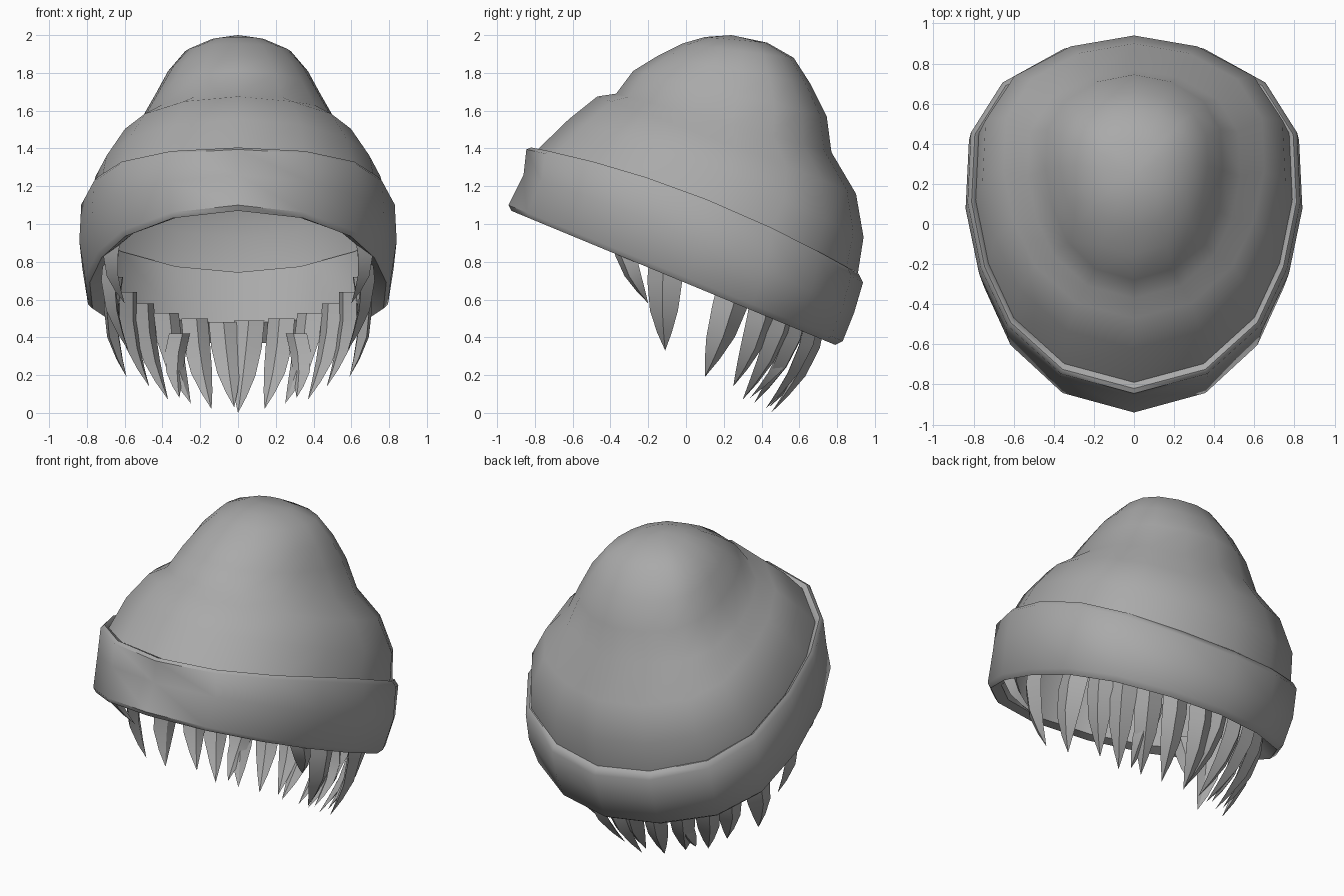
import bpy, bmesh, math
from mathutils import Vector

if "Cube" in bpy.data.objects:
    bpy.data.objects.remove(bpy.data.objects["Cube"])

grey = bpy.data.materials.new("plain grey")
grey.diffuse_color = (0.4, 0.4, 0.4, 1)
grey.use_nodes = True
grey.node_tree.nodes["Principled BSDF"].inputs["Base Color"].default_value = grey.diffuse_color

# Half outline of the head shape, front to back: width factor and depth fraction
FX = [0, .44, .76, .92, 1, .98, .79, .42, 0]
FT = [0, .055, .19, .35, .535, .73, .87, .965, 1]
OUTLINE = list(zip(FX, FT)) + [(-x, t) for x, t in list(zip(FX, FT))[7:0:-1]]


def ring(bm, fy, fz, by, bz, w, sag=0.0):
    """Tilted 16-sided ring from a front point, a back point and a half width."""
    return [bm.verts.new((x * w, fy + (by - fy) * t,
                          fz + (bz - fz) * t + sag * 4 * t * (1 - t))) for x, t in OUTLINE]


def bridge(bm, a, b):
    n = len(a)
    for i in range(n):
        j = (i + 1) % n
        bm.faces.new((a[i], a[j], b[j], b[i]))


def finish(bm, name, angle):
    bmesh.ops.recalc_face_normals(bm, faces=bm.faces)
    me = bpy.data.meshes.new(name)
    bm.to_mesh(me)
    bm.free()
    me.materials.append(grey)
    ob = bpy.data.objects.new(name, me)
    bpy.context.collection.objects.link(ob)
    bpy.ops.object.select_all(action='DESELECT')
    ob.select_set(True)
    bpy.context.view_layer.objects.active = ob
    bpy.ops.object.shade_smooth_by_angle(angle=math.radians(angle))
    return ob


# Knitted crown: stacked tilted rings closing at the top
bm = bmesh.new()
crown = [ring(bm, *r) for r in [
    (-.79, 1.39, .91, .74, .79, .06),
    (-.62, 1.555, .94, .93, .755, .03),
    (-.47, 1.675, .90, 1.16, .65, .01),
    (-.37, 1.69, .77, 1.38, .53),
    (-.28, 1.81, .745, 1.57, .44),
    (-.15, 1.89, .66, 1.74, .37),
    (-.02, 1.955, .57, 1.88, .28),
    (.10, 1.99, .43, 1.96, .15)]]
for a, b in zip(crown, crown[1:]):
    bridge(bm, a, b)
tip = bm.verts.new((0, .24, 2.0))
for i in range(16):
    bm.faces.new((crown[-1][i], crown[-1][(i + 1) % 16], tip))
finish(bm, "hat_crown", 60)

# Folded brim: closed band around the crown's lower edge
bm = bmesh.new()
band = [ring(bm, *r) for r in [
    (-.785, 1.385, .895, .745, .785, .06),
    (-.82, 1.405, .915, .735, .81, .085),
    (-.845, 1.395, .937, .69, .83, .085),
    (-.86, 1.26, .89, .53, .84, .04),
    (-.94, 1.10, .83, .38, .81),
    (-.925, 1.07, .79, .36, .785),
    (-.86, 1.07, .72, .47, .72)]]
for a, b in zip(band, band[1:] + band[:1]):
    bridge(bm, a, b)
finish(bm, "hat_brim", 50)


# Hair locks: tapered, ridged blades curving inward to a point
def lock(bm, root, tip, width, mirror):
    root, tip = Vector(root), Vector(tip)
    out = Vector((root.x, root.y - .05, 0)).normalized()
    side = Vector((-out.y, out.x, 0))
    rows = []
    for s, k in [(0, 1), (.3, 1), (.6, .8), (.82, .42)]:
        c = root.lerp(tip, s) + out * .05 * math.sin(math.pi * s)
        w, d = side * width * k / 2, out * .05 * k
        rows.append([bm.verts.new(((p.x * mirror), p.y, p.z))
                     for p in (c + w, c + d, c - w, c - d * .6)])
    for a, b in zip(rows, rows[1:]):
        bridge(bm, a, b)
    end = bm.verts.new((tip.x * mirror, tip.y, tip.z))
    for i in range(4):
        bm.faces.new((rows[-1][i], rows[-1][(i + 1) % 4], end))
    bm.faces.new(rows[0])


LOCKS = [
    ((.65, -.34, .94), (.60, -.20, .58), .13),
    ((.66, -.10, .86), (.58, -.11, .33), .19),
    ((.64, .27, .72), (.59, .10, .19), .20),
    ((.58, .42, .64), (.47, .25, .14), .17),
    ((.50, .52, .58), (.37, .30, .07), .16),
    ((.38, .60, .53), (.25, .36, .05), .16),
    ((.23, .66, .50), (.14, .42, .02), .15),
    ((.31, .55, .42), (.31, .34, .08), .13),
]
for mirror, word in ((1, "right"), (-1, "left")):
    bm = bmesh.new()
    for r, t, w in LOCKS:
        lock(bm, r, t, w, mirror)
    finish(bm, "hair_locks_" + word, 30)

bm = bmesh.new()
lock(bm, (.06, .69, .49), (0, .45, 0), .16, 1)
lock(bm, (-.08, .68, .48), (-.02, .44, .03), .15, 1)
finish(bm, "hair_locks_back", 30)
